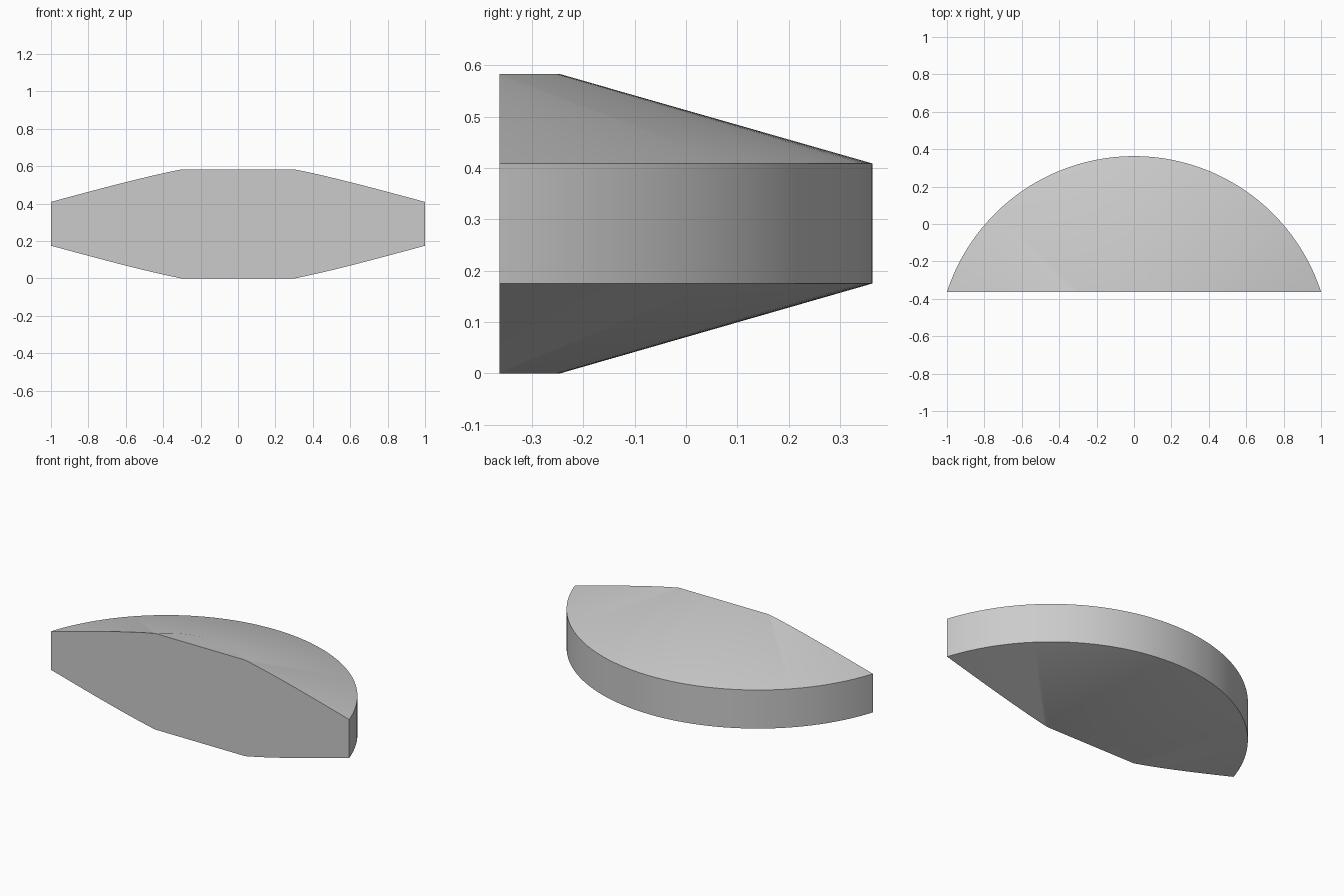
import bpy, bmesh, math
from mathutils import Vector

cube = bpy.data.objects.get("Cube")
if cube:
    bpy.data.objects.remove(cube, do_unlink=True)

RADIUS, HUB = 1.052, 0.444      # outer rim and flat hub radii
RIM_LOW, RIM_HIGH, TOP = 0.175, 0.409, 0.583
BACK = 0.363                    # rearmost point; the cut is at -BACK
CENTRE = Vector((0, BACK - RADIUS, 0))
SEGMENTS = 128

grey = bpy.data.materials.new("light grey")
grey.use_nodes = True
colour = (0.6, 0.6, 0.6, 1)
grey.diffuse_color = colour
grey.node_tree.nodes["Principled BSDF"].inputs["Base Color"].default_value = colour

# Turned disc: flat hub, sloping faces, upright rim
bm = bmesh.new()
profile = [(HUB, 0), (RADIUS, RIM_LOW), (RADIUS, RIM_HIGH), (HUB, TOP)]
rings = []
for radius, z in profile:
    ring = []
    for i in range(SEGMENTS):
        a = math.tau * i / SEGMENTS
        ring.append(bm.verts.new(CENTRE + Vector((radius * math.cos(a), radius * math.sin(a), z))))
    rings.append(ring)
for low, high in zip(rings, rings[1:]):
    for i in range(SEGMENTS):
        j = (i + 1) % SEGMENTS
        bm.faces.new((low[i], low[j], high[j], high[i]))
bm.faces.new(rings[0][::-1])
bm.faces.new(rings[-1])

# Slice off the front and close the flat face
cut = bmesh.ops.bisect_plane(bm, geom=bm.verts[:] + bm.edges[:] + bm.faces[:],
                             plane_co=(0, -BACK, 0), plane_no=(0, -1, 0), clear_outer=True)
edges = [e for e in cut["geom_cut"] if isinstance(e, bmesh.types.BMEdge)]
bmesh.ops.contextual_create(bm, geom=edges)
bmesh.ops.recalc_face_normals(bm, faces=bm.faces[:])

mesh = bpy.data.meshes.new("disc_segment")
bm.to_mesh(mesh)
bm.free()
mesh.materials.append(grey)
segment = bpy.data.objects.new("disc_segment", mesh)
bpy.context.collection.objects.link(segment)
bpy.context.view_layer.objects.active = segment
segment.select_set(True)
bpy.ops.object.shade_smooth_by_angle(angle=math.radians(30))
